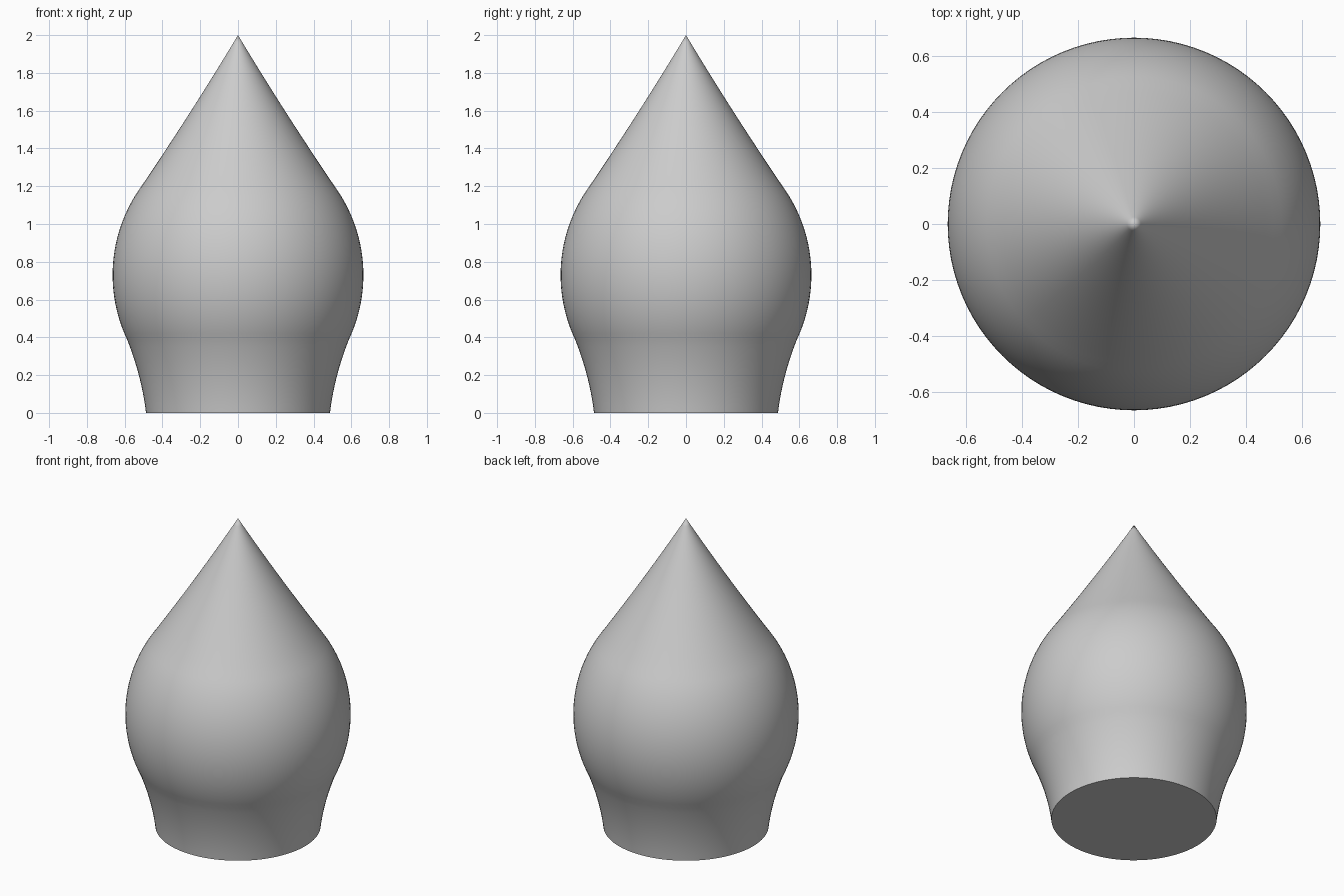
import bpy, bmesh, math

cube = bpy.data.objects.get("Cube")
if cube:
    bpy.data.objects.remove(cube, do_unlink=True)

SIDES = 96
LOW, MID, HIGH, TOP = 0.42, 0.73, 1.18, 2.0


def radius(z):
    """Flared foot, bulging belly and slightly hollow pointed cap, joined smoothly."""
    if z < LOW:
        return 0.487 + 0.118 * z + 0.36 * z * z
    if z <= HIGH:
        return math.sqrt(0.64 - (z - MID) ** 2) - 0.136
    d = z - HIGH
    return max(0.0, 0.525 - 0.68 * d + 0.0485 * d * d)


# Plain grey surface
grey = bpy.data.materials.new("plain grey")
grey.use_nodes = True
colour = (0.6, 0.6, 0.6, 1)
grey.diffuse_color = colour
grey.node_tree.nodes["Principled BSDF"].inputs["Base Color"].default_value = colour

# Turned body: stacked rings, closed by a flat base and a point
bm = bmesh.new()
heights = [LOW * i / 12 for i in range(12)]
heights += [LOW + (HIGH - LOW) * i / 24 for i in range(24)]
heights += [HIGH + (TOP - HIGH) * i / 20 for i in range(20)]
rings = []
for z in heights:
    r = radius(z)
    angles = [math.tau * k / SIDES for k in range(SIDES)]
    rings.append([bm.verts.new((r * math.cos(a), r * math.sin(a), z)) for a in angles])
tip = bm.verts.new((0, 0, TOP))

bm.faces.new(rings[0][::-1])
for k in range(SIDES):
    n = (k + 1) % SIDES
    for low, high in zip(rings, rings[1:]):
        bm.faces.new((low[k], low[n], high[n], high[k]))
    bm.faces.new((rings[-1][k], rings[-1][n], tip))

mesh = bpy.data.meshes.new("pointed_bulb")
bm.to_mesh(mesh)
bm.free()
mesh.materials.append(grey)
bulb = bpy.data.objects.new("pointed_bulb", mesh)
bpy.context.collection.objects.link(bulb)

# Smooth sides with a crisp rim around the base
bpy.ops.object.select_all(action="DESELECT")
bulb.select_set(True)
bpy.context.view_layer.objects.active = bulb
bpy.ops.object.shade_smooth_by_angle(angle=math.radians(40))
